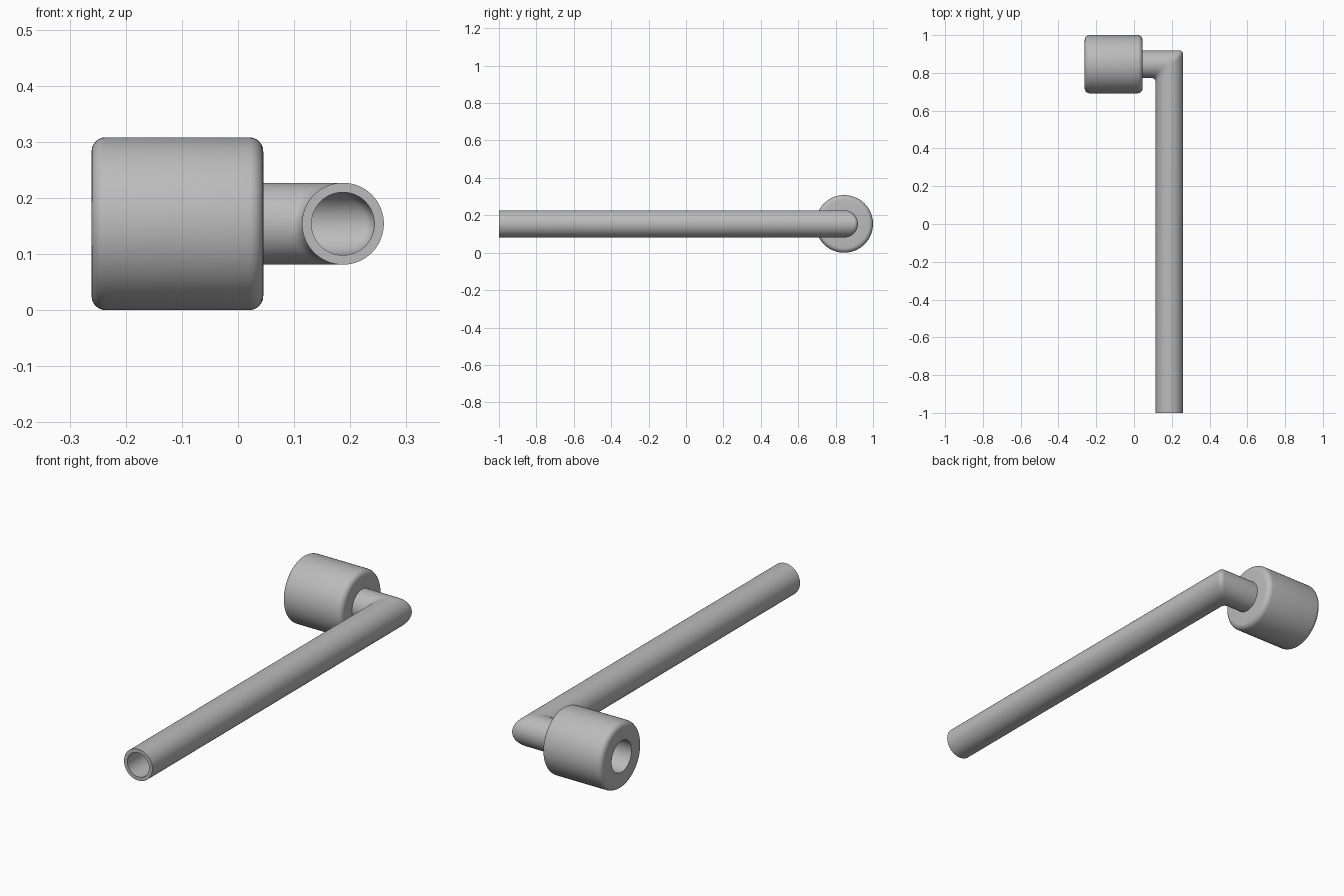
import bpy, bmesh, math

if "Cube" in bpy.data.objects:
    bpy.data.objects.remove(bpy.data.objects["Cube"])

SEG = 64
CX, CY, CZ = 0.187, 0.846, 0.154      # axis corner of the bent pipe
PIPE_R, BORE_R = 0.073, 0.056
COLLAR_R, EDGE = 0.154, 0.025
LEFT, RIGHT = -0.261, 0.045           # collar ends
FILLET = 0.02
ANGLES = [2 * math.pi * i / SEG for i in range(SEG)]

grey = bpy.data.materials.new("plain grey")
grey.use_nodes = True
colour = (0.5, 0.5, 0.5, 1)
grey.diffuse_color = colour
grey.node_tree.nodes["Principled BSDF"].inputs["Base Color"].default_value = colour


def skin_rings(name, rings):
    """Join a closed series of rings into one smooth solid."""
    bm = bmesh.new()
    loops = [[bm.verts.new(p) for p in ring] for ring in rings]
    for k, a in enumerate(loops):
        b = loops[(k + 1) % len(loops)]
        for i in range(SEG):
            j = (i + 1) % SEG
            bm.faces.new((a[i], a[j], b[j], b[i]))
    bmesh.ops.recalc_face_normals(bm, faces=bm.faces)
    mesh = bpy.data.meshes.new(name)
    bm.to_mesh(mesh)
    bm.free()
    mesh.materials.append(grey)
    obj = bpy.data.objects.new(name, mesh)
    bpy.context.collection.objects.link(obj)
    bpy.ops.object.select_all(action='DESELECT')
    obj.select_set(True)
    bpy.context.view_layer.objects.active = obj
    bpy.ops.object.shade_smooth_by_angle(angle=math.radians(35))
    return obj


def pipe_wall(r):
    """Rings from the open front end, round the mitred elbow, to the collar."""
    rings = [[(CX + r * math.cos(a), -1, CZ + r * math.sin(a)) for a in ANGLES]]
    for step in range(7):
        b = math.pi / 2 * step / 6
        dx, dy = FILLET * (math.cos(b) - 1), FILLET * (math.sin(b) - 1)
        # on the inside of the bend the fillet curves the other way
        rings.append([(CX + r * math.cos(a) + dx, CY + r * math.cos(a) + dy,
                       CZ + r * math.sin(a)) for a in ANGLES])
    rings.append([(RIGHT - EDGE, CY + r * math.cos(a), CZ + r * math.sin(a))
                  for a in ANGLES])
    return rings


# Hollow bent pipe
skin_rings("bent_pipe", pipe_wall(PIPE_R) + pipe_wall(BORE_R)[::-1])

# Thick collar with rounded rims and a through bore
profile = [(LEFT, PIPE_R)]
for end, start in ((LEFT + EDGE, math.pi), (RIGHT - EDGE, math.pi / 2)):
    for step in range(7):
        t = start - math.pi / 2 * step / 6
        profile.append((end + EDGE * math.cos(t), COLLAR_R - EDGE + EDGE * math.sin(t)))
profile.append((RIGHT, PIPE_R))
skin_rings("collar", [[(x, CY + r * math.cos(a), CZ + r * math.sin(a)) for a in ANGLES]
                      for x, r in profile])
